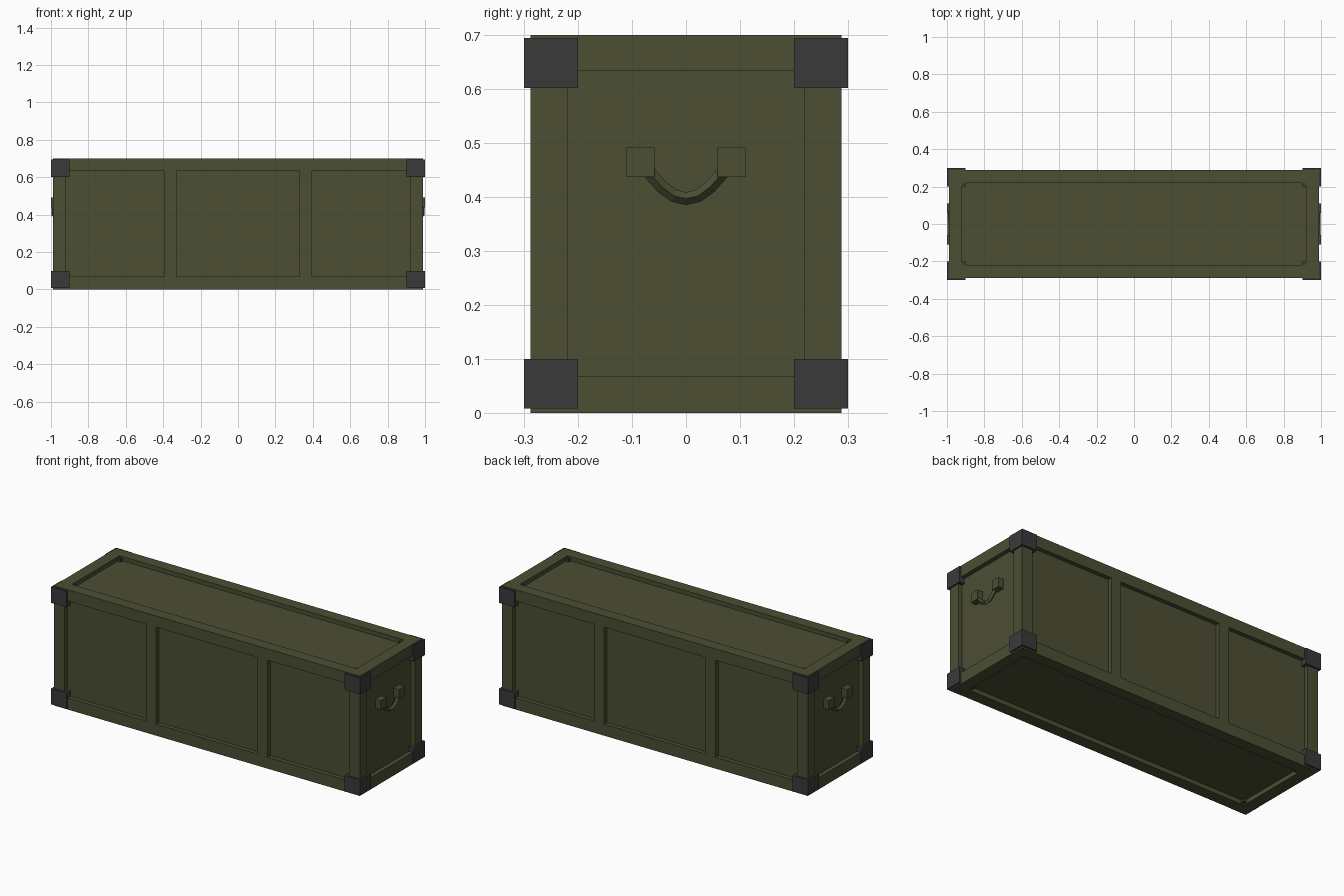
import bpy, bmesh
from mathutils import Vector

if "Cube" in bpy.data.objects:
    bpy.data.objects.remove(bpy.data.objects["Cube"])


def material(name, rgb):
    m = bpy.data.materials.new(name)
    m.diffuse_color = (*rgb, 1)
    m.use_nodes = True
    m.node_tree.nodes["Principled BSDF"].inputs["Base Color"].default_value = m.diffuse_color
    return m


OLIVE = material("olive green", (0.072, 0.077, 0.034))
GREY = material("dark grey", (0.042, 0.042, 0.042))


def boxes(name, mat, ranges):
    """One object made of axis-aligned boxes (x0, x1, y0, y1, z0, z1)."""
    bm = bmesh.new()
    for x0, x1, y0, y1, z0, z1 in ranges:
        lo, hi = Vector((x0, y0, z0)), Vector((x1, y1, z1))
        for v in bmesh.ops.create_cube(bm, size=1)["verts"]:
            v.co = Vector(a * b for a, b in zip(v.co, hi - lo)) + (lo + hi) / 2
    return finish(name, mat, bm)


def finish(name, mat, bm):
    bmesh.ops.recalc_face_normals(bm, faces=bm.faces)
    me = bpy.data.meshes.new(name)
    bm.to_mesh(me)
    bm.free()
    me.materials.append(mat)
    ob = bpy.data.objects.new(name, me)
    bpy.context.collection.objects.link(ob)
    return ob


def span(sign, a, b):
    return (min(sign * a, sign * b), max(sign * a, sign * b))


X, Y, H = 0.99, 0.288, 0.70      # outer frame
XI, YI = 0.92, 0.22              # frame openings
D = 0.025                        # panel recess
Z0, Z1 = 0.068, 0.634
S = (-1, 1)

# Recessed panels
boxes("panel_core", OLIVE, [(-X + D, X - D, -Y + D, Y - D, D, H - D)])

# Frame rails and posts
rails = ((0, Z0), (Z1, H))
boxes("long_rails", OLIVE, [(-X, X, *span(s, YI, Y), *z) for s in S for z in rails])
boxes("end_rails", OLIVE, [(*span(s, XI, X), -YI, YI, *z) for s in S for z in rails])
boxes("corner_posts", OLIVE,
      [(*span(s, XI, X), *span(t, YI, Y), Z0, Z1) for s in S for t in S])
boxes("middle_posts", OLIVE,
      [(*span(s, 0.328, 0.393), *span(t, YI, Y), Z0, Z1) for s in S for t in S])

# Metal corner caps
boxes("corner_caps", GREY,
      [(*span(s, 0.9, 1.0), *span(t, 0.2, 0.3), *z)
       for s in S for t in S for z in ((0.008, 0.1), (0.602, 0.695))])

# Handle mounts
boxes("handle_mounts", OLIVE,
      [(*span(s, X - D - 0.005, 1.0), *span(t, 0.058, 0.11), 0.437, 0.492)
       for s in S for t in S])

# Drooping handles: diamond section swept along an arc
half = [(0.084, 0.465), (0.067, 0.444), (0.045, 0.419), (0.022, 0.402)]
path = [Vector((-y, z)) for y, z in half] + [Vector((0, 0.397))] \
    + [Vector((y, z)) for y, z in reversed(half)]
for s, side in zip(S, ("left", "right")):
    bm = bmesh.new()
    rings = []
    for i, p in enumerate(path):
        t = (path[min(i + 1, len(path) - 1)] - path[max(i - 1, 0)]).normalized()
        n = Vector((-t.y, t.x)) * 0.012
        rings.append([bm.verts.new((s * (0.986 + dx), p.x + n.x * k, p.y + n.y * k))
                      for dx, k in ((0.012, 0), (0, 1), (-0.012, 0), (0, -1))])
    for a, b in zip(rings, rings[1:]):
        for j in range(4):
            k = (j + 1) % 4
            bm.faces.new((a[j], a[k], b[k], b[j]))
    bm.faces.new(rings[0])
    bm.faces.new(rings[-1])
    finish(side + "_handle", OLIVE, bm)
